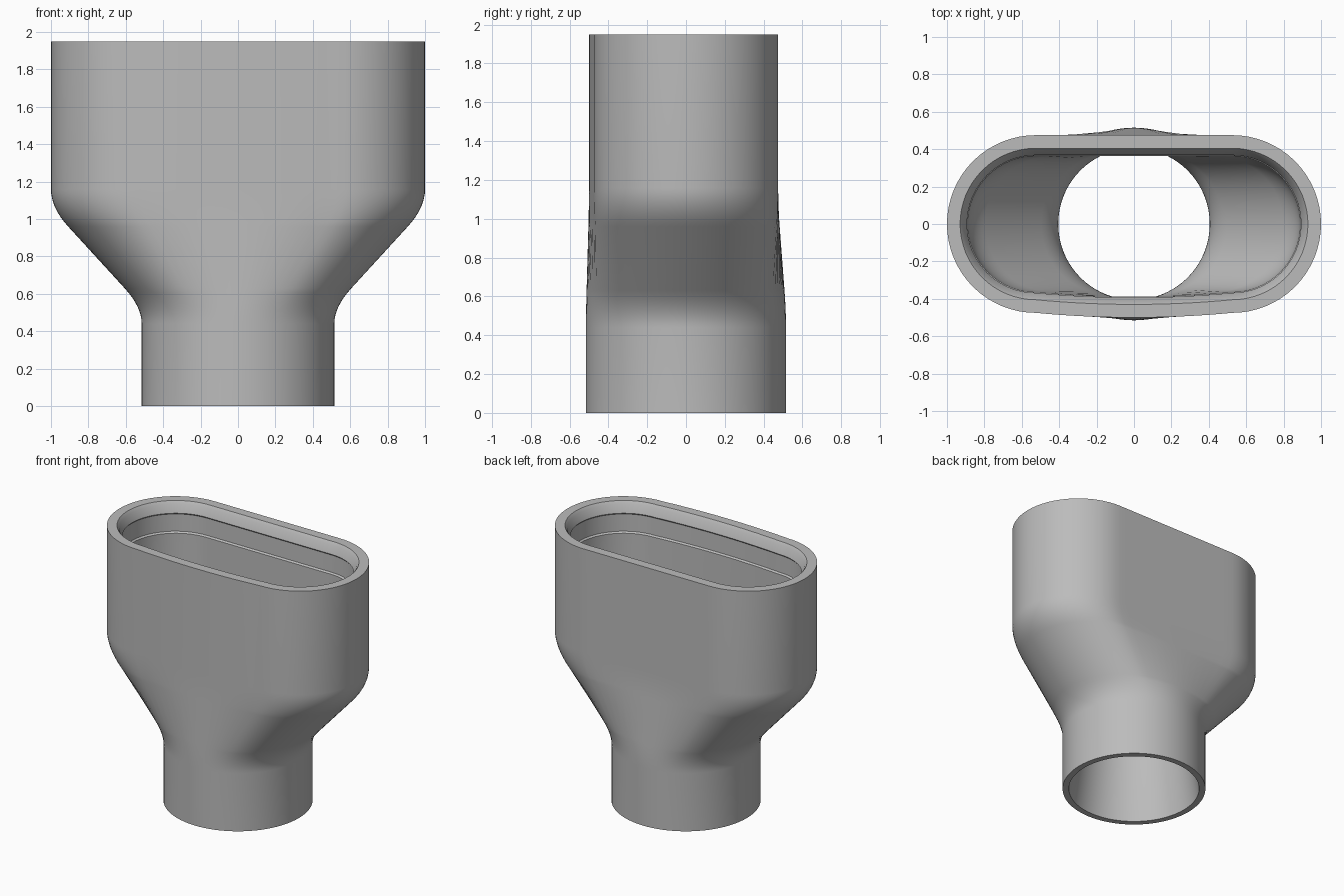
import bpy, bmesh
from math import sin, cos, pi, radians

if "Cube" in bpy.data.objects:
    bpy.data.objects.remove(bpy.data.objects["Cube"])

FLAT, END_R, ARC, SIDE = 0.525, 0.475, 32, 14
FAN = radians(27)        # part of the round pipe that feeds each flat side


def section(t, radius, inset):
    """Ring blended from a circle (t=0) to a slot with a bowed front (t=1)."""
    pairs, r = [], END_R - inset
    for side in (0, 1):
        turn = pi * side
        for i in range(ARC):             # rounded end
            f = i / ARC - 0.5
            a, c = turn + f * pi, turn + f * (pi - 2 * FAN)
            sx = FLAT if side == 0 else -FLAT
            pairs.append((c, sx + r * cos(a), r * sin(a)))
        for i in range(SIDE):            # long side
            f = i / SIDE
            x = FLAT * (1 - 2 * f)
            c = turn + pi / 2 - FAN + 2 * FAN * f
            bow = 0.025 * (1 - (x / FLAT) ** 2) if side else 0
            pairs.append((c, -x if side else x, -(r + bow) if side else r))
    return [((1 - t) * radius * cos(c) + t * x,
             (1 - t) * radius * sin(c) + t * y) for c, x, y in pairs]


def fillet(a, b, c, steps=8):
    """Soft bend through three (height, blend) points."""
    return [tuple((1 - s) ** 2 * p + 2 * s * (1 - s) * q + s * s * w
                  for p, q, w in zip(a, b, c))
            for s in (i / steps for i in range(steps + 1))]


def flare(low, high):
    """Blend along the slanted middle, with a bend at each end."""
    slope = 0.1 / (high - low)
    return (fillet((low - 0.09, 0), (low, 0), (low + 0.1, slope))
            + fillet((high - 0.1, 1 - slope), (high, 1), (high + 0.1, 1)))


# Rings: height, blend, pipe radius, wall inset
rings = [(0, 0, 0.515, 0)]
rings += [(z, t, 0.515, 0) for z, t in flare(0.53, 1.06)]
# Mouth: flat rim, sloped lip, shallow groove and ledge
rings += [(z, 1, 0.515, d) for z, d in
          ((1.95, 0), (1.95, 0.07), (1.93, 0.085), (1.87, 0.107),
           (1.86, 0.098), (1.73, 0.1), (1.72, 0.112))]
# Inner wall, opening slightly towards the bottom
rings += [(z, t, 0.405, 0.112) for z, t in reversed(flare(0.55, 1.08))]
rings += [(0, 0, 0.47, 0.112)]

bm = bmesh.new()
loops = [[bm.verts.new((x, y, z)) for x, y in section(t, r, d)]
         for z, t, r, d in rings]
for k, low in enumerate(loops):
    high = loops[(k + 1) % len(loops)]
    for i in range(len(low)):
        j = (i + 1) % len(low)
        bm.faces.new((low[i], low[j], high[j], high[i]))
bmesh.ops.recalc_face_normals(bm, faces=bm.faces)
mesh = bpy.data.meshes.new("adapter_body")
bm.to_mesh(mesh)
bm.free()

body = bpy.data.objects.new("adapter_body", mesh)
bpy.context.collection.objects.link(body)

grey = bpy.data.materials.new("plain grey")
grey.use_nodes = True
grey.diffuse_color = (0.5, 0.5, 0.5, 1)
grey.node_tree.nodes["Principled BSDF"].inputs["Base Color"].default_value = (0.5, 0.5, 0.5, 1)
mesh.materials.append(grey)

bpy.context.view_layer.objects.active = body
body.select_set(True)
bpy.ops.object.shade_smooth_by_angle(angle=radians(30))
